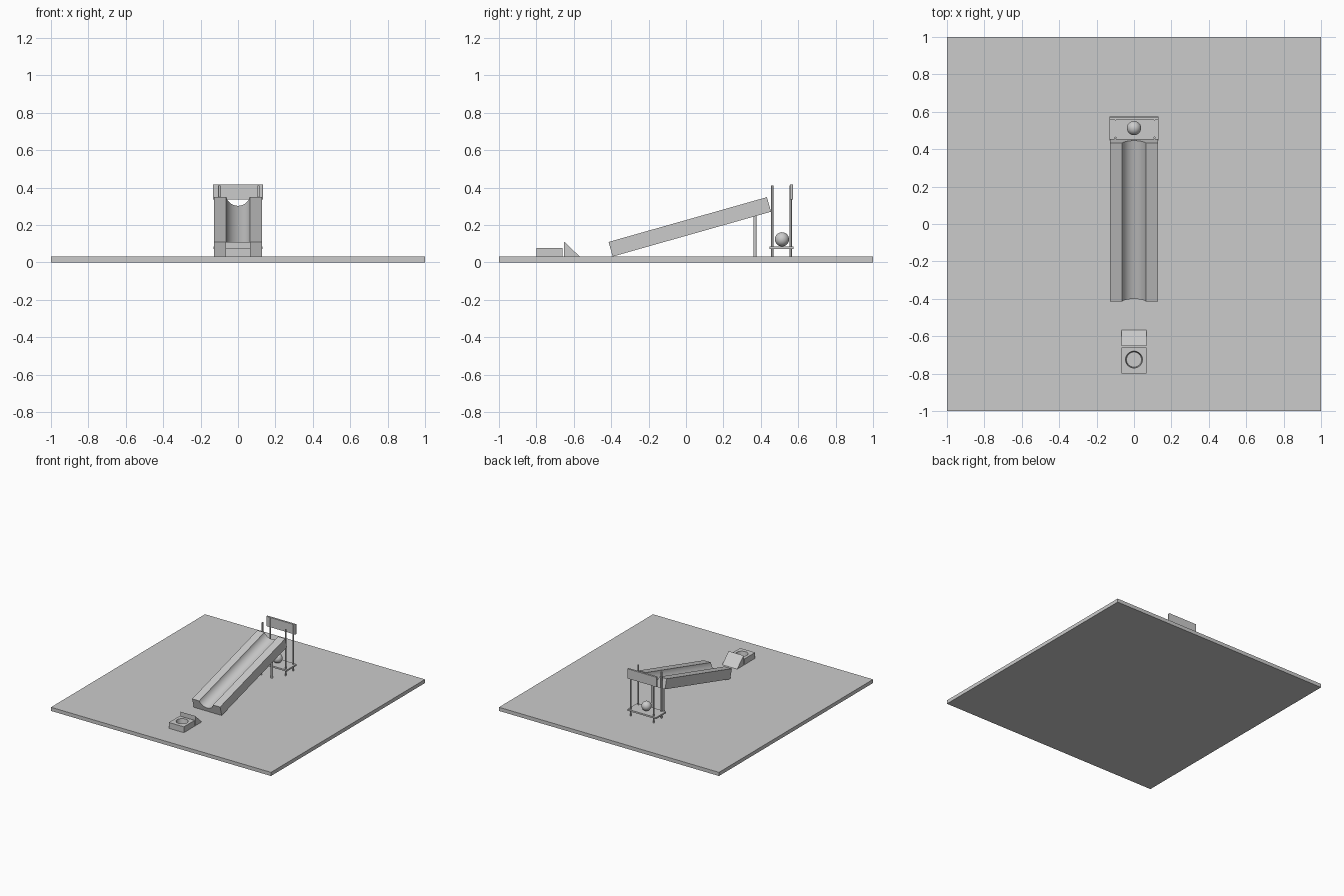
import bpy, bmesh, math
from mathutils import Matrix

if "Cube" in bpy.data.objects:
    bpy.data.objects.remove(bpy.data.objects["Cube"])


def finish(name, bm, smooth=False):
    bmesh.ops.recalc_face_normals(bm, faces=bm.faces)
    me = bpy.data.meshes.new(name)
    bm.to_mesh(me)
    bm.free()
    ob = bpy.data.objects.new(name, me)
    bpy.context.collection.objects.link(ob)
    if smooth:
        bpy.context.view_layer.objects.active = ob
        ob.select_set(True)
        bpy.ops.object.shade_smooth_by_angle(angle=math.radians(30))
        ob.select_set(False)
    return ob


def box(name, x, y, z, bevel=0):
    bm = bmesh.new()
    m = Matrix.Translation(((x[0]+x[1])/2, (y[0]+y[1])/2, (z[0]+z[1])/2))
    m = m @ Matrix.Diagonal((x[1]-x[0], y[1]-y[0], z[1]-z[0], 1))
    bmesh.ops.create_cube(bm, size=1, matrix=m)
    if bevel:
        edges = [e for e in bm.edges if abs(e.verts[0].co.z - e.verts[1].co.z) > 0.01]
        bmesh.ops.bevel(bm, geom=edges, offset=bevel, segments=3, affect='EDGES', profile=0.5)
    return finish(name, bm)


def rod(name, x, y, z0, z1, r, r_top=None):
    bm = bmesh.new()
    bmesh.ops.create_cone(bm, cap_ends=True, segments=32, radius1=r,
                          radius2=r if r_top is None else r_top, depth=z1-z0,
                          matrix=Matrix.Translation((x, y, (z0+z1)/2)))
    return finish(name, bm, True)


def prism(name, verts, vec, smooth=False):
    bm = bmesh.new()
    f = bm.faces.new([bm.verts.new(v) for v in verts])
    r = bmesh.ops.extrude_face_region(bm, geom=[f])
    bmesh.ops.translate(bm, vec=vec, verts=[g for g in r['geom'] if isinstance(g, bmesh.types.BMVert)])
    return finish(name, bm, smooth)


# base board
box("base_board", (-1, 1), (-1, 1), (0, 0.03))

# tilted grooved ramp
tilt, thick, length = math.radians(15.8), 0.081, 0.88
c, s = math.cos(tilt), math.sin(tilt)
half, depth = 0.063, 0.048
R = (half**2 + depth**2) / (2*depth)
a = math.asin(half / R)
profile = [(-0.127, 0), (0.127, 0), (0.127, thick)]
for i in range(25):
    t = a - 2*a*i/24
    profile.append((R*math.sin(t), thick - depth + R - R*math.cos(t)))
profile.append((-0.127, thick))
prism("ramp", [(x, -0.392 - h*s, 0.031 + h*c) for x, h in profile],
      (0, length*c, length*s), True)

# ramp legs
for x in (-0.05, 0.05):
    rod("ramp_leg", x, 0.369, 0.03, 0.255, 0.009)

# lift: posts, platform, back plate and ball
for x in (-0.1, 0.11):
    for y in (0.461, 0.56):
        rod("lift_post", x, y, 0.03, 0.41, 0.006)
box("lift_platform", (-0.13, 0.13), (0.446, 0.575), (0.072, 0.085))
box("back_plate", (-0.133, 0.133), (0.556, 0.572), (0.335, 0.415), 0.005)
bm = bmesh.new()
bmesh.ops.create_uvsphere(bm, u_segments=32, v_segments=16, radius=0.038,
                          matrix=Matrix.Translation((0, 0.513, 0.123)))
finish("ball", bm, True)

# wedge stop
prism("wedge", [(-0.068, -0.651, 0.03), (-0.068, -0.567, 0.03), (-0.068, -0.651, 0.11)],
      (0.136, 0, 0))

# catch block with round pit
block = box("catch_block", (-0.068, 0.068), (-0.8, -0.66), (0.03, 0.078))
cutter = rod("pit_cutter", 0, -0.725, 0.04, 0.09, 0.04, 0.047)
cutter.hide_render = True
cutter.hide_viewport = True
mod = block.modifiers.new("pit", 'BOOLEAN')
mod.operation = 'DIFFERENCE'
mod.solver = 'EXACT'
mod.object = cutter
